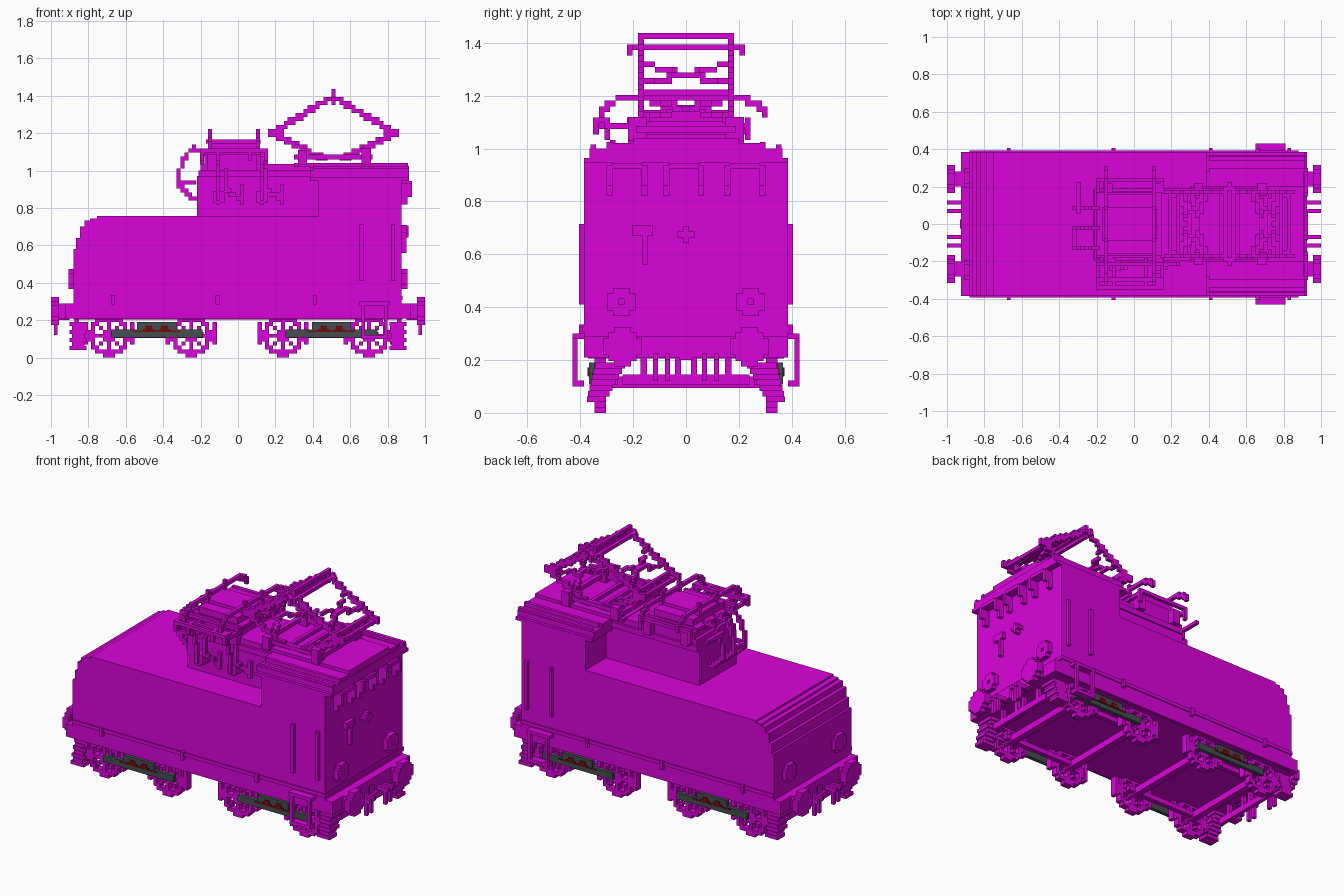
import bpy, bmesh, math
from mathutils import Vector

if "Cube" in bpy.data.objects:
    bpy.data.objects.remove(bpy.data.objects["Cube"])

V = 2 / 94  # block size


def material(name, rgb):
    m = bpy.data.materials.new(name)
    m.diffuse_color = (*rgb, 1)
    m.use_nodes = True
    m.node_tree.nodes["Principled BSDF"].inputs["Base Color"].default_value = m.diffuse_color
    return m


MAGENTA = material("magenta", (0.71, 0.001, 0.71))
GREY = material("dark grey", (0.06, 0.075, 0.08))
RED = material("dark red", (0.16, 0.004, 0.004))


def finish(name, bm, mat):
    me = bpy.data.meshes.new(name)
    bm.to_mesh(me)
    bm.free()
    me.materials.append(mat)
    ob = bpy.data.objects.new(name, me)
    bpy.context.collection.objects.link(ob)
    return ob


def boxes(name, items, mat=MAGENTA, mirror_y=False):
    """Boxes given as (x0, x1, y0, y1, z0, z1)."""
    bm = bmesh.new()
    for x0, x1, y0, y1, z0, z1 in items:
        for s in ((1, -1) if mirror_y else (1,)):
            g = bmesh.ops.create_cube(bm, size=1)
            for v in g["verts"]:
                v.co = Vector(((x0 + x1) / 2 + v.co.x * (x1 - x0),
                               s * (y0 + y1) / 2 + v.co.y * (y1 - y0),
                               (z0 + z1) / 2 + v.co.z * (z1 - z0)))
    return finish(name, bm, mat)


def blocks(name, cells, origin=(0, 0, 0), mat=MAGENTA):
    """Outer skin of a set of grid cells."""
    cells = set(cells)
    bm = bmesh.new()
    for c in cells:
        for a in range(3):
            for s in (0, 1):
                n = list(c)
                n[a] += 1 if s else -1
                if tuple(n) in cells:
                    continue
                quad = []
                for du, dv in ((0, 0), (1, 0), (1, 1), (0, 1)):
                    p = list(c)
                    p[a] += s
                    p[(a + 1) % 3] += du
                    p[(a + 2) % 3] += dv
                    quad.append(bm.verts.new(Vector(origin) + (Vector(p) - Vector((.5, .5, .5))) * V))
                bm.faces.new(quad if s else quad[::-1])
    bmesh.ops.remove_doubles(bm, verts=bm.verts, dist=V / 10)
    return finish(name, bm, mat)


def path(*pts):
    """Grid cells along a polyline."""
    out = set()
    for p, q in zip(pts, pts[1:]):
        p, q = Vector(p), Vector(q)
        n = max(1, int((q - p).length / V * 2.5))
        out |= {tuple(math.floor(t / V + .5) for t in p.lerp(q, i / n)) for i in range(n + 1)}
    return out


def disc_x(r, depth, hole=0):
    """Grid disc facing along x."""
    return {(i, j, k) for i in range(depth) for j in range(-6, 7) for k in range(-6, 7)
            if hole <= math.hypot(j, k) <= r}


# ---- main body ----
boxes("hood", [(-.88, .875, -.385, .385, .21, .58), (-.865, .43, -.385, .385, .58, .64),
               (-.845, .43, -.385, .385, .64, .7), (-.82, .43, -.385, .385, .7, .733),
               (-.79, .43, -.385, .385, .733, .745), (-.755, .43, -.385, .385, .745, .757)])
boxes("rear_cab", [(.43, .875, -.385, .385, .58, .96)])
boxes("centre_cab", [(-.22, .44, -.185, .18, .75, .97)])
boxes("sill_band", [(-.88, .88, -.392, .392, .308, .33)])
boxes("sill_nubs", [(x - .01, x + .01, .385, .405, .285, .335) for x in (-.67, -.11, .41)], mirror_y=True)
boxes("cab_handrails", [(x - .01, x + .01, .385, .405, .41, .715) for x in (.66, .83)], mirror_y=True)

# ---- roofs ----
boxes("rear_roof", [(.385, .915, -.385, .385, .945, .965), (.385, .915, -.365, .365, .965, 1.0),
                    (.385, .91, -.28, .28, 1.0, 1.02), (.3, .91, -.2, .2, 1.02, 1.04)])
boxes("roof_ribs", [(.4, .915, .34, .362, 1.0, 1.015), (.4, .915, .28, .3, 1.0, 1.025)], mirror_y=True)
boxes("centre_roof", [(-.21, .43, -.195, .19, .965, 1.0), (-.2, .4, -.18, .175, 1.0, 1.035)])
boxes("roof_equipment", [(-.18, .13, -.18, .175, 1.03, 1.09), (-.2, .15, -.17, .17, 1.085, 1.105),
                         (-.16, .11, -.16, .16, 1.1, 1.145), (-.17, .12, -.09, .09, 1.145, 1.165)])
boxes("roof_insulators", [(x - .025, x + .025, .17, .22, 1.0, 1.09) for x in (-.14, .12)], mirror_y=True)

# ---- roof piping and cables ----
loops = set()
for y in (-.12, -.02, .08):
    loops |= path((-.18, y, 1.09), (-.24, y, 1.12), (-.3, y, 1.06), (-.325, y, .93), (-.24, y, .85), (-.22, y, .85))
loops |= path((-.29, .06, 1.06), (-.29, .22, 1.06))
loops |= path((-.24, -.12, .93), (-.325, -.12, .93), (-.325, -.02, .93))
blocks("front_cables", loops)
pipes = set()
for x in (-.19, -.1, .06, .14):
    pipes |= path((x, -.2, 1.08), (x, -.33, 1.1), (x, -.35, 1.06))
for x in (-.1, .12):
    pipes |= path((x, -.32, 1.1), (x, -.27, 1.0), (x, -.25, .85), (x, -.2, .83))
    pipes |= path((x + .03, -.23, 1.0), (x + .03, -.23, .9), (x + .12, -.21, .84), (x + .12, -.21, .92))
for y in (-.35, -.3, -.22, .235):
    pipes |= path((-.19, y, 1.1), (.15, y, 1.1))
for x in (-.19, .14):
    pipes |= path((x, .16, 1.08), (x, .235, 1.1), (x, .235, 1.04))
blocks("side_piping", pipes)
boxes("side_junctions", [(x - .03, x + .03, -.25, -.18, .83, .89) for x in (-.1, .13)])

# ---- collector bows above the centre cab ----
bow = set()
for x in (-.155, .11):
    bow |= path((x, -.34, 1.1), (x, -.32, 1.14), (x, -.27, 1.18), (x, -.18, 1.195), (x, .2, 1.195),
                (x, .25, 1.17), (x, .295, 1.15), (x, .295, 1.12))
    bow |= path((x, -.08, 1.15), (x, -.08, 1.22)) | path((x, .08, 1.15), (x, .08, 1.22))
blocks("collector_bows", bow)

# ---- diamond pantograph ----
X, W = .51, .17
arms = set()
for s in (-1, 1):
    for y in (-W, W):
        main = path((X + s * .04, y, 1.06), (X + s * .325, y, 1.2), (X, y, 1.39))
        arms |= main | {(i + s, j, k) for i, j, k in main}
        arms |= path((X + s * .12, y, 1.32), (X + s * .18, 0, 1.28), (X + s * .24, -y, 1.245))
        arms |= path((X + s * .3, y, 1.19), (X + s * .14, -y, 1.11))
    for dx, z in ((.325, 1.2), (.285, 1.22), (.04, 1.06)):
        arms |= path((X + s * dx, -W, z), (X + s * dx, W, z))
blocks("pantograph_arms", arms)
head = set()
for s in (-1, 1):
    head |= path((X + s * .022, -.2, 1.385), (X + s * .022, .2, 1.385))
    head |= path((X, s * .2, 1.385), (X, s * .215, 1.36))
    head |= path((X, s * W, 1.36), (X, s * W, 1.42))
    head |= path((X + s * .01, -W, 1.42), (X + s * .01, W, 1.42))
blocks("pantograph_head", head)
boxes("pantograph_base", [(.3, .72, .16, .19, 1.06, 1.085), (.32, .37, .15, .22, 1.03, 1.11),
                          (.66, .71, .15, .22, 1.03, 1.12), (.3, .33, 0, .19, 1.06, 1.085),
                          (.69, .72, 0, .19, 1.06, 1.085)], mirror_y=True)

# ---- end details: window hoods, lamps, handle ----
awn = []
for y in (-.223, -.008, .223):
    w = .077
    awn += [(.87, .93, y - w + .02, y + w - .02, .922, .945)]
    for s in (-1, 1):
        e = y + s * (w - .011)
        awn += [(.87, .93, e - .011, e + .011, .86, .935), (.87, .905, e - .011, e + .011, .82, .86)]
boxes("window_hoods", awn)
for y in (-.245, .245):
    for s in (-1, 1):
        blocks("end_lamp", disc_x(2.3, 2, .5) | disc_x(1, 1), (s * .885 - .5 * V, y, .42))
blocks("centre_lamp", disc_x(1.9, 2) - {(i, j, k) for i in (0, 1) for j in (-1, 1) for k in (-1, 1)}
       | {(0, 0, 0)}, (.88, 0, .675))
boxes("door_handle", [(.87, .9, -.205, -.125, .67, .71), (.87, .9, -.165, -.145, .56, .67)])

# ---- chassis, buffers and hoses at both ends ----
boxes("chassis", [(-.88, .88, -.37, .37, .205, .24)])
for s, end in ((1, "rear"), (-1, "front")):
    def span(a, b):
        return (a, b) if s > 0 else (-b, -a)
    boxes(end + "_beam", [(*span(.86, .925), -.385, .385, .21, .29)])
    for y in (-.24, .24):
        blocks(end + "_buffer", disc_x(3.2, 2), (s * (1 - V) - V / 2, y, .25))
    boxes(end + "_buffer_stems", [(*span(.9, .98), .2, .28, .21, .29)], mirror_y=True)
    boxes(end + "_hoses", [(*span(.9, 1.0), y - .01, y + .01, .2, .225) for y in (.07, .115)]
          + [(*span(.965, .985), y - .01, y + .01, .12, .21) for y in (.07, .115)], mirror_y=True)
    boxes(end + "_coupling", [(*span(.9, .93), -.025, .025, .2, .25)])
    boxes(end + "_guard", [(*span(.85, .875), -.24, .24, .105, .145)]
          + [(*span(.85, .875), y - .012, y + .012, .14, .21) for y in (-.16, -.03, .03, .16)])
    # stepped guards in front of the outer wheels
    boxes(end + "_rail_guards", [(*span(.81 + .012 * (n % 2), .9 - .012 * (n % 2)), .23 + .012 * n, .345 + .005 * n,
                                  .19 - V * (n + 1), .19 - V * n) for n in range(7)], mirror_y=True)

# ---- cab steps ----
boxes("cab_steps", [(.65, .81, .385, .43, .28, .3), (.66, .8, .385, .43, .1, .122)]
      + [(x - .01, x + .01, .41, .43, .1, .29) for x in (.67, .79)], mirror_y=True)

# ---- wheels: ring, hub and spokes on the grid ----
ring = [(i, k) for i in range(-5, 6) for k in range(-5, 6)]
wheel = set()
for i, k in ring:
    r = math.hypot(i, k)
    if r < 5.3 and (r > 3.7 or r < 1.6 or i == 0 or k == 0 or (abs(i) == abs(k))):
        wheel |= {(i, j, k) for j in (0, 1)}
for x in (-.69, -.25, .24, .70):
    for s in (-1, 1):
        blocks("wheel", {(i, j * s, k) for i, j, k in wheel}, (x, s * .314, 5.5 * V))
    boxes("axle", [(x - .021, x + .021, -.32, .32, .095, .137)])
    boxes("brake_blocks", [(x + d - .012, x + d + .012, .3, .345, .07, .19) for d in (-.125, .125)], mirror_y=True)

# ---- bogies: grey side frames outside the wheels ----
for cx, end in ((-.435, "front"), (.5, "rear")):
    boxes(end + "_bogie_rails", [(cx - .25, cx + .25, .26, .29, .105, .137)], mirror_y=True)
    boxes(end + "_bogie_frame", [(cx - .245, cx + .245, .345, .367, .108, .15),
                                 (cx - .105, cx + .105, .345, .367, .15, .19)], GREY, True)
    boxes(end + "_springs", [(cx + d - .032, cx + d + .032, .36, .372, .14, .154) for d in (-.042, .042)]
          + [(cx + d - .018, cx + d + .018, .36, .372, .154, .172) for d in (-.042, .042)]
          + [(cx - .13, cx + .13, .36, .37, .137, .144)], RED, True)
